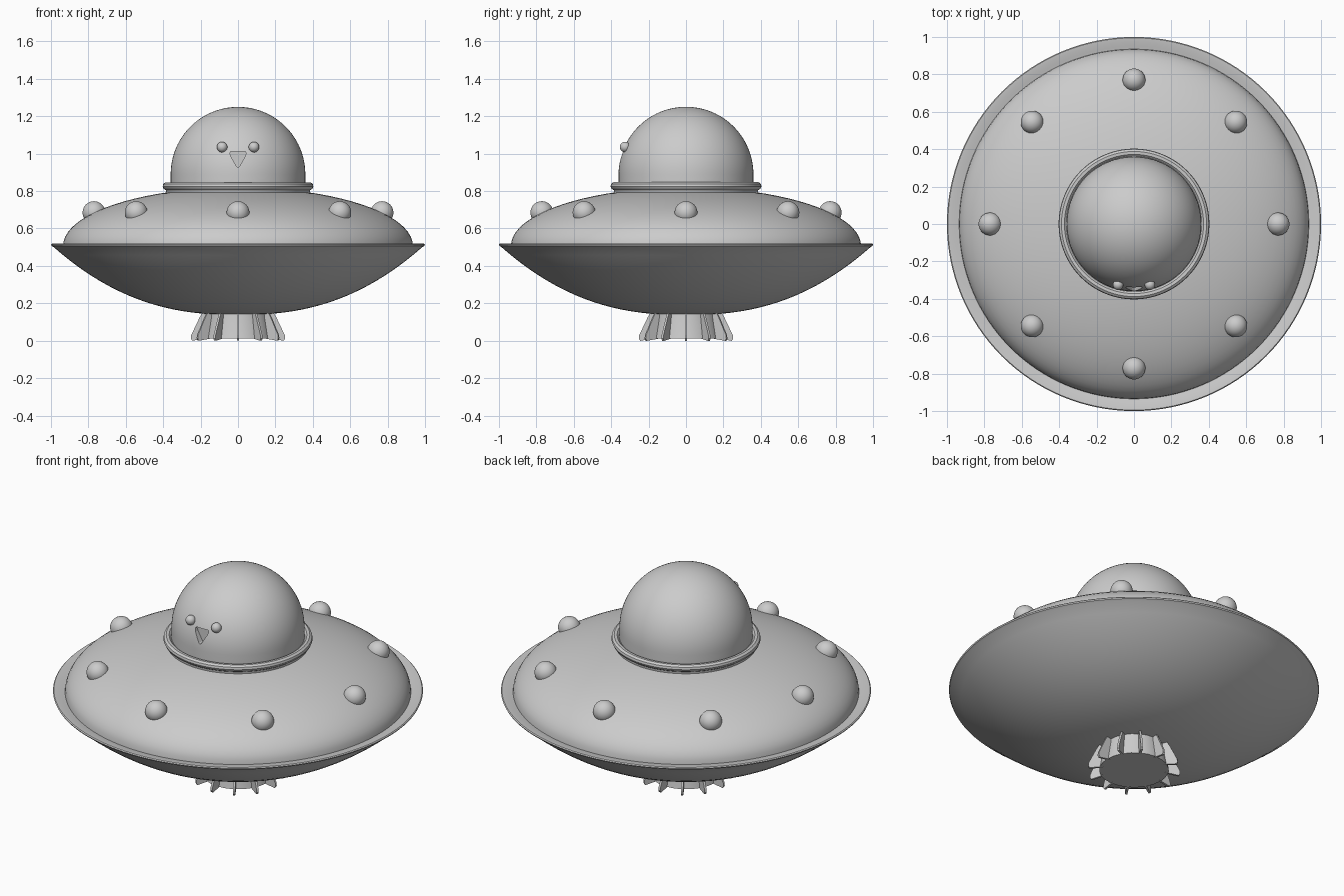
import bpy, bmesh, math
from mathutils import Vector

if "Cube" in bpy.data.objects:
    bpy.data.objects.remove(bpy.data.objects["Cube"])


def finish(bm, name, smooth=True):
    bmesh.ops.recalc_face_normals(bm, faces=bm.faces)
    mesh = bpy.data.meshes.new(name)
    bm.to_mesh(mesh)
    bm.free()
    ob = bpy.data.objects.new(name, mesh)
    bpy.context.collection.objects.link(ob)
    if smooth:
        bpy.ops.object.select_all(action='DESELECT')
        ob.select_set(True)
        bpy.context.view_layer.objects.active = ob
        bpy.ops.object.shade_smooth_by_angle(angle=math.radians(35))
    return ob


def lathe(name, profile, steps=96, smooth=True):
    """Spin an (r, z) profile around the z axis."""
    bm = bmesh.new()
    vs = [bm.verts.new((r, 0, z)) for r, z in profile]
    es = [bm.edges.new(p) for p in zip(vs, vs[1:])]
    bmesh.ops.spin(bm, geom=vs + es, cent=(0, 0, 0), axis=(0, 0, 1),
                   angle=math.tau, steps=steps, use_duplicate=False)
    bmesh.ops.remove_doubles(bm, verts=bm.verts, dist=0.0005)
    return finish(bm, name, smooth)


def ball(name, loc, radius):
    bm = bmesh.new()
    bmesh.ops.create_uvsphere(bm, u_segments=32, v_segments=16, radius=radius)
    bmesh.ops.translate(bm, verts=bm.verts, vec=loc)
    return finish(bm, name)


def prism(bm, outline, offset):
    """Extrude a closed outline of points along an offset."""
    f = bm.faces.new([bm.verts.new(p) for p in outline])
    ext = bmesh.ops.extrude_face_region(bm, geom=[f])
    bmesh.ops.translate(bm, vec=offset,
                        verts=[g for g in ext['geom'] if isinstance(g, bmesh.types.BMVert)])


# Saucer hull: bowl, thin flared lip, domed upper deck
N = 20
bowl = [(0.985 * i / N, 0.138 + 0.362 * (i / N) ** 2.4) for i in range(N + 1)]
lip = [(0.997, 0.507), (1.0, 0.514), (0.995, 0.519), (0.975, 0.517), (0.95, 0.511)]
deck = []
for i in range(N + 1):
    a = math.pi / 2 * i / N
    deck.append((0.935 * math.cos(a), 0.508 + 0.312 * math.sin(a)))
lathe("saucer_hull", bowl + lip + deck, 128)

# Collar around the dome
lathe("dome_collar", [(0.34, 0.78), (0.383, 0.785), (0.386, 0.805), (0.398, 0.813),
                      (0.403, 0.825), (0.400, 0.838), (0.388, 0.847),
                      (0.372, 0.846), (0.362, 0.836), (0.34, 0.836)])

# Dome with a recessed mouth
R, CZ = 0.36, 0.89
dome = lathe("dome", [(0, 0.80), (R, 0.80), (R, 0.845)] +
             [(R * math.cos(math.pi / 2 * i / 24), CZ + R * math.sin(math.pi / 2 * i / 24))
              for i in range(25)])
bm = bmesh.new()
mouth = [(-0.038, 1.012), (0.038, 1.012), (0.044, 1.003), (0.038, 0.985), (0.008, 0.932),
         (0, 0.927), (-0.008, 0.932), (-0.038, 0.985), (-0.044, 1.003)]
prism(bm, [(x, -0.45, z) for x, z in mouth], Vector((0, 0.127, 0)))
cutter = finish(bm, "mouth_cutter", False)
mod = dome.modifiers.new("mouth", 'BOOLEAN')
mod.operation = 'DIFFERENCE'
mod.object = cutter
mod.solver = 'EXACT'
cutter.hide_render = True
cutter.hide_set(True)

# Eyes
for side, x in (("left", -0.085), ("right", 0.085)):
    ball(f"{side}_eye", (x, -0.325, 1.035), 0.028)

# Ring of deck lights
for i in range(8):
    a = math.tau * i / 8
    ball(f"deck_light_{i + 1}", (0.77 * math.cos(a), 0.77 * math.sin(a), 0.685), 0.061)

# Thruster core under the hull
lathe("thruster_core", [(0, 0.16), (0.165, 0.16), (0.168, 0.125), (0.188, 0.012), (0, 0.012)], 24)

# Radial thruster fins
bm = bmesh.new()
T = 0.012
fin = [(0.14, 0.15), (0.19, 0.15), (0.205, 0.125), (0.25, 0.03), (0.252, 0.012),
       (0.245, 0.0), (0.17, 0.012)]
for i in range(12):
    a = math.tau * i / 12
    out = Vector((math.cos(a), math.sin(a), 0))
    tan = Vector((-math.sin(a), math.cos(a), 0))
    prism(bm, [out * r - tan * T / 2 + Vector((0, 0, z)) for r, z in fin], tan * T)
finish(bm, "thruster_fins", False)
